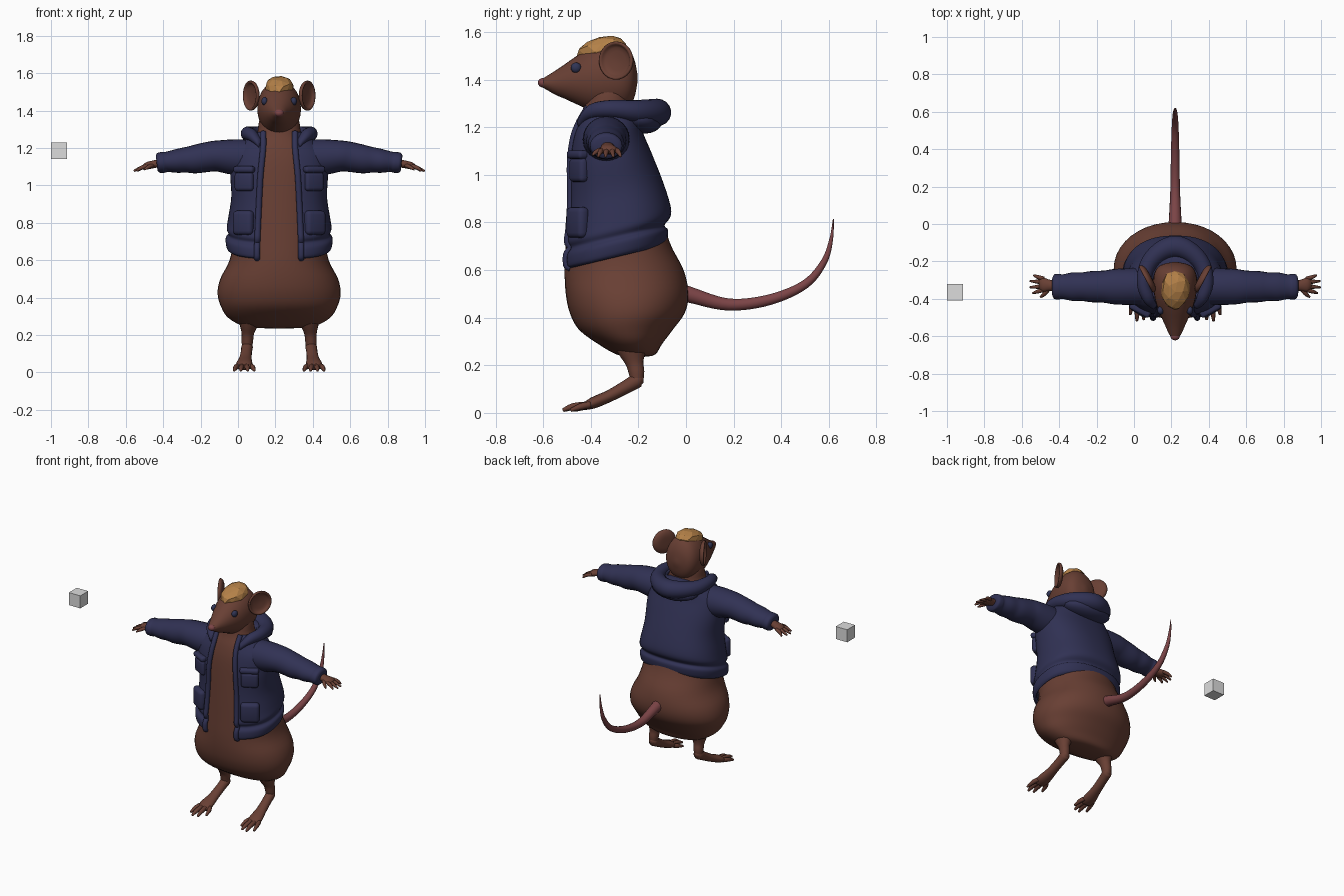
import bpy, bmesh, math, random
from mathutils import Vector, Matrix

random.seed(4)
if "Cube" in bpy.data.objects:
    bpy.data.objects.remove(bpy.data.objects["Cube"])

CX = 0.22  # centre line of the figure
X, Y, Z = Vector((1, 0, 0)), Vector((0, 1, 0)), Vector((0, 0, 1))


def material(name, rgb):
    m = bpy.data.materials.new(name)
    m.use_nodes = True
    m.diffuse_color = (*rgb, 1)
    m.node_tree.nodes["Principled BSDF"].inputs["Base Color"].default_value = (*rgb, 1)
    return m


FUR = material("brown_fur", (0.14, 0.05, 0.034))
CLOTH = material("navy_cloth", (0.03, 0.031, 0.088))
HAIR = material("tan_hair", (0.46, 0.22, 0.065))
PINK = material("pink_skin", (0.2, 0.058, 0.062))
EYE = material("dark_blue_eye", (0.03, 0.035, 0.09))
GREY = material("plain_grey", (0.72, 0.72, 0.72))


def finish(name, bm, mat, smooth=True, recalc=True):
    if recalc:
        bmesh.ops.recalc_face_normals(bm, faces=bm.faces)
    me = bpy.data.meshes.new(name)
    bm.to_mesh(me)
    bm.free()
    me.materials.append(mat)
    for p in me.polygons:
        p.use_smooth = smooth
    ob = bpy.data.objects.new(name, me)
    bpy.context.collection.objects.link(ob)
    return ob


def spline(rows, steps):
    """Smooth curve through rows of numbers."""
    out = []
    for i in range(len(rows) - 1):
        p = [Vector(rows[min(max(i + k, 0), len(rows) - 1)]) for k in (-1, 0, 1, 2)]
        for s in range(steps):
            t = s / steps
            out.append(p[1] + (p[2] - p[0]) * t / 2
                       + (p[0] * 2 - p[1] * 5 + p[2] * 4 - p[3]) * t * t / 2
                       + (p[1] * 3 - p[0] - p[2] * 3 + p[3]) * t ** 3 / 2)
    return out + [Vector(rows[-1])]


def power(c, p):
    return math.copysign(abs(c) ** p, c)


def sweep(name, rows, mat, u=X, v=None, n=20, steps=4, p=1.0):
    """Rows are x, y, z, radius along u, radius across; v fixes the ring plane."""
    pts = spline(rows, steps)
    bm = bmesh.new()
    rings = []
    for i, q in enumerate(pts):
        c = Vector(q[:3])
        w = v
        if w is None:
            ahead, behind = pts[min(i + 1, len(pts) - 1)], pts[max(i - 1, 0)]
            w = (Vector(ahead[:3]) - Vector(behind[:3])).cross(u).normalized()
        a, b = max(q[3], 0.001), max(q[4], 0.001)
        angles = [math.tau * k / n for k in range(n)]
        rings.append([bm.verts.new(c + u * a * power(math.cos(t), p) + w * b * power(math.sin(t), p))
                      for t in angles])
    for r, s in zip(rings, rings[1:]):
        for k in range(n):
            bm.faces.new((r[k], r[(k + 1) % n], s[(k + 1) % n], s[k]))
    bm.faces.new(rings[0])
    bm.faces.new(rings[-1])
    return finish(name, bm, mat)


def ball(name, loc, size, mat, turn=0):
    bm = bmesh.new()
    bmesh.ops.create_uvsphere(bm, u_segments=20, v_segments=14, radius=1)
    bm.transform(Matrix.Translation(loc) @ Matrix.Rotation(turn, 4, "X") @ Matrix.Diagonal((*size, 1)))
    return finish(name, bm, mat)


def block(name, loc, size, mat, turn=0, bevel=0.0):
    bm = bmesh.new()
    bmesh.ops.create_cube(bm, size=1)
    bm.transform(Matrix.Translation(loc) @ Matrix.Rotation(turn, 4, "Z") @ Matrix.Diagonal((*size, 1)))
    if bevel:
        bmesh.ops.bevel(bm, geom=bm.edges[:], offset=bevel, segments=3, affect="EDGES", profile=0.5)
    return finish(name, bm, mat, smooth=bevel > 0)


# Body and neck: height, front, back, half width
body = [(.235, -.22, -.18, .05), (.245, -.29, -.13, .18), (.29, -.37, -.1, .27),
        (.35, -.45, -.055, .31), (.42, -.488, -.005, .329), (.5, -.505, .01, .315),
        (.6, -.51, -.01, .265), (.72, -.505, -.07, .245), (.9, -.495, -.12, .23),
        (1.1, -.48, -.17, .22), (1.2, -.46, -.2, .18), (1.27, -.435, -.225, .122),
        (1.34, -.42, -.235, .108), (1.4, -.4, -.25, .09)]
sweep("body", [(CX, (f + b) / 2, z, w, (b - f) / 2) for z, f, b, w in body],
      FUR, v=Y, n=40, p=0.94)

# Head: depth, height, half width, half height
head = [(-.612, 1.385, .014, .014), (-.59, 1.386, .032, .026), (-.55, 1.387, .05, .05),
        (-.51, 1.392, .068, .072), (-.46, 1.398, .089, .101), (-.4, 1.404, .108, .132),
        (-.33, 1.41, .117, .15), (-.26, 1.41, .11, .138), (-.22, 1.405, .078, .088),
        (-.203, 1.405, .012, .012)]
sweep("head", [(CX, y, z, a, b) for y, z, a, b in head], FUR, v=Z, n=28)
ball("nose", (CX, -.6, 1.387), (.025, .022, .02), PINK)

# Hair tuft with a chunky surface
bm = bmesh.new()
bmesh.ops.create_icosphere(bm, subdivisions=2, radius=1)
for vert in bm.verts:
    vert.co *= random.uniform(0.93, 1.06)
bm.transform(Matrix.Translation((CX, -.35, 1.525)) @ Matrix.Rotation(0.25, 4, "X")
             @ Matrix.Diagonal((.077, .108, .057, 1)))
finish("hair_tuft", bm, HAIR, smooth=False)

# Tail
sweep("tail", [(CX, -.05, .515, .04, .04), (CX, .02, .495, .034, .034), (CX, .18, .455, .026, .026),
               (CX, .35, .475, .023, .023), (CX, .5, .54, .019, .019), (CX, .58, .635, .014, .014),
               (CX, .61, .73, .008, .008), (CX, .619, .815, .002, .002)], PINK, n=14, steps=6)

# Jacket shell, open at the front: height, front, back, half width, gap, tilt
coat = [(.605, -.5, -.095, .265, .118, .24), (.62, -.515, -.08, .28, .118, .24),
        (.665, -.515, -.075, .286, .118, .24), (.69, -.5, -.09, .27, .117, .24),
        (.72, -.512, -.065, .28, .116, .24), (.77, -.506, -.066, .273, .114, .24),
        (.9, -.497, -.1, .256, .108, .2), (1.05, -.495, -.145, .262, .1, .12),
        (1.15, -.48, -.18, .25, .09, .08), (1.21, -.46, -.19, .21, .085, .05),
        (1.255, -.44, -.2, .165, .085, .03), (1.285, -.43, -.215, .13, .085, 0)]
bm = bmesh.new()
rows, P, N = [], 0.86, 48
for z, f, b, w, gap, tilt in spline(coat, 4):
    start = math.asin((gap / w) ** (1 / P))
    ring = []
    for k in range(N + 1):
        t = start + (math.tau - 2 * start) * k / N
        y = (f + b) / 2 - (b - f) / 2 * power(math.cos(t), P)
        ring.append(bm.verts.new((CX + w * power(math.sin(t), P), y, z + tilt * (y + 0.5))))
    rows.append(ring)
edges = [[(*r[i].co, .016, .014) for r in rows[::4]] for i in (0, -1)]
for r, s in zip(rows, rows[1:]):
    for k in range(N):
        bm.faces.new((r[k], r[k + 1], s[k + 1], s[k]))
jacket = finish("jacket", bm, CLOTH, recalc=False)
solid = jacket.modifiers.new("cloth_thickness", "SOLIDIFY")
solid.thickness, solid.offset = 0.02, -1
for side, edge in zip(("left", "right"), edges):
    sweep(side + "_jacket_edge", edge, CLOTH, n=12)

# Folded hood around the neck
half = [(.1, -.44, 1.22, .022), (.14, -.4, 1.265, .032), (.168, -.32, 1.277, .037),
        (.145, -.22, 1.268, .046), (.08, -.15, 1.264, .054)]
hood = [(CX - x, y, z, r, r) for x, y, z, r in half] + [(CX, -.122, 1.262, .058, .06)]
hood += [(CX + x, y, z, r, r) for x, y, z, r in reversed(half)]
sweep("hood_roll", hood, CLOTH, u=Z, n=18)
ball("hood_fold", (CX, -.2, 1.235), (.17, .1, .06), CLOTH, turn=-0.2)

for s, side in ((1, "left"), (-1, "right")):
    def at(x, y, z):
        return (CX + s * x, y, z)

    # Ear: a dished disc turned forward and outward
    out = Vector((s * .88, -.47, 0))
    mid = Vector(at(.145, -.29, 1.48))
    dish = [(-.018, .01), (-.016, .05), (-.004, .076), (.012, .08), (.014, .07), (0, .055), (-.006, .01)]
    sweep(side + "_ear", [(*(mid + out * d), r, r) for d, r in dish], FUR,
          u=Vector((s * .47, .88, 0)), v=Z, n=28, steps=3)
    ball(side + "_eye", at(.078, -.462, 1.45), (.017, .022, .022), EYE)

    # Sleeve with soft folds and a cuff
    sleeve = [(.14, 1.145, .1, .1), (.25, 1.152, .098, .094), (.33, 1.157, .094, .083),
              (.38, 1.152, .086, .08), (.45, 1.14, .083, .076), (.5, 1.136, .076, .068),
              (.55, 1.13, .076, .063), (.6, 1.126, .066, .054), (.62, 1.123, .068, .056),
              (.645, 1.121, .066, .053), (.655, 1.12, .05, .04)]
    sweep(side + "_sleeve", [(*at(x, -.335, z), a, b) for x, z, a, b in sleeve],
          CLOTH, u=Y, n=24)

    # Hand with four fingers and a thumb
    sweep(side + "_palm", [(*at(.63, -.33, 1.12), .026, .022), (*at(.67, -.328, 1.113), .03, .021),
                           (*at(.705, -.325, 1.105), .038, .02), (*at(.725, -.323, 1.098), .026, .012)],
          FUR, u=Y, n=14)
    for i, (spread, tip) in enumerate(((-.042, .762), (-.014, .778), (.016, .776), (.044, .756))):
        root = -.323 + spread * .7
        sweep(f"{side}_finger_{i}", [(*at(.7, root, 1.105), .011, .011),
                                     (*at(.735, root + spread * .2, 1.095), .011, .011),
                                     (*at(tip, -.323 + spread * 1.1, 1.077), .005, .005)], FUR, u=Y, n=8)
    sweep(side + "_thumb", [(*at(.675, -.345, 1.108), .012, .012), (*at(.7, -.375, 1.098), .011, .011),
                            (*at(.722, -.392, 1.085), .005, .005)], FUR, u=Z, n=8)

    # Leg, long foot and toes
    sweep(side + "_leg", [(*at(.15, -.23, .33), .08, .1), (*at(.16, -.225, .26), .052, .062),
                          (*at(.167, -.216, .21), .034, .038), (*at(.17, -.208, .17), .031, .033),
                          (*at(.171, -.206, .13), .027, .026)], FUR, n=16)
    sweep(side + "_foot", [(*at(.17, -.178, .14), .014, .014), (*at(.171, -.2, .138), .03, .03),
                           (*at(.175, -.25, .11), .03, .028), (*at(.181, -.32, .072), .034, .025),
                           (*at(.187, -.39, .042), .045, .024), (*at(.188, -.43, .025), .038, .014)],
          FUR, n=16)
    for i, (spread, tip) in enumerate(((-.055, -.47), (-.02, -.512), (.017, -.518), (.052, -.485))):
        root = .188 + spread * .65
        sweep(f"{side}_toe_{i}", [(*at(root, -.4, .035), .014, .014),
                                  (*at(.188 + spread * .85, tip + .045, .027), .014, .014),
                                  (*at(.188 + spread, tip, .011), .007, .007)], FUR, n=8)

    # Chest flap and lower pocket
    block(side + "_chest_flap", at(.185, -.455, 1.085), (.12, .05, .035), CLOTH, s * .5, .014)
    block(side + "_chest_pocket", at(.185, -.45, 1.02), (.11, .045, .1), CLOTH, s * .5, .018)
    block(side + "_lower_pocket", at(.19, -.455, .8), (.12, .055, .13), CLOTH, s * .55, .022)

# Loose block beside the figure
block("side_block", (-.957, -.365, 1.185), (.086, .086, .086), GREY)
